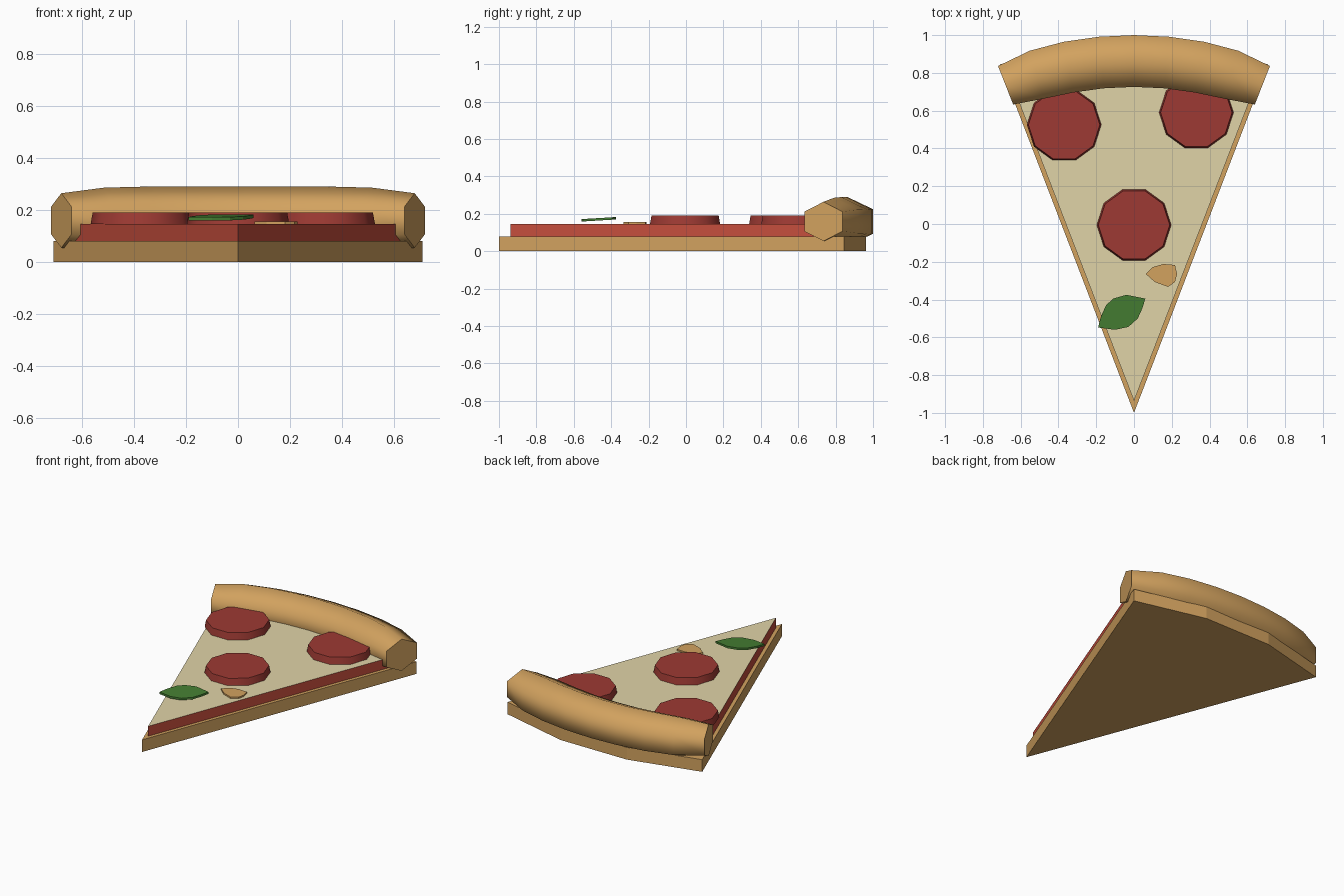
import bpy, bmesh, math
from mathutils import Vector

if "Cube" in bpy.data.objects:
    bpy.data.objects.remove(bpy.data.objects["Cube"])


def material(name, rgb):
    lin = [((c / 255 + 0.055) / 1.055) ** 2.4 for c in rgb]
    m = bpy.data.materials.new(name)
    m.diffuse_color = (*lin, 1)
    m.use_nodes = True
    m.node_tree.nodes["Principled BSDF"].inputs["Base Color"].default_value = m.diffuse_color
    return m


BAKED = material("baked dough", (210, 162, 95))
SAUCE = material("tomato sauce", (198, 78, 61))
CHEESE = material("cheese", (224, 212, 167))
MEAT = material("pepperoni red", (157, 58, 51))
GREEN = material("basil green", (69, 126, 50))


def finish(name, bm, *mats):
    bmesh.ops.recalc_face_normals(bm, faces=bm.faces)
    me = bpy.data.meshes.new(name)
    bm.to_mesh(me)
    bm.free()
    for m in mats:
        me.materials.append(m)
    ob = bpy.data.objects.new(name, me)
    bpy.context.collection.objects.link(ob)
    return ob


def loft(rings):
    """Skin a list of equal closed rings and cap both ends."""
    bm = bmesh.new()
    vs = [[bm.verts.new(p) for p in r] for r in rings]
    n = len(rings[0])
    for a, b in zip(vs, vs[1:]):
        for i in range(n):
            f = bm.faces.new((a[i], a[(i + 1) % n], b[(i + 1) % n], b[i]))
            f.smooth = True
    bm.faces.new(vs[0])
    bm.faces.new(vs[-1])
    return bm


def slab(outline, z0, z1, tilt=0.0):
    """Flat-shaded plate; tilt raises it towards the back."""
    mid = sum(y for x, y in outline) / len(outline)
    bm = loft([[(x, y, z + tilt * (y - mid)) for x, y in outline] for z in (z0, z1)])
    for f in bm.faces:
        f.smooth = False
    return bm


# Wedge outline: tip at the front, three-segment arc at the back
HALF = math.radians(21.05)
wedge = [(0, -1)]
for i in range(4):
    a = HALF * (1 - 2 * i / 3)
    wedge.append((1.977 * math.sin(a), 1.977 * math.cos(a) - 1))

# Dough base
finish("dough_base", slab(wedge, 0, 0.08), BAKED)

# Sauce layer with a cheese top
bm = slab([(x * 0.937, y * 0.937) for x, y in wedge], 0.08, 0.145)
bm.normal_update()
for f in bm.faces:
    f.material_index = int(f.calc_center_median().z > 0.14)
finish("sauce_and_cheese", bm, SAUCE, CHEESE)

# Crust: six-sided roll swept along the back arc, thinner at the ends
rings = []
for i in range(9):
    t = (i - 4) / 4
    a = math.radians(21.4) * t
    s = 1 - 0.2 * abs(t) ** 6
    out = Vector((math.sin(a), math.cos(a), 0))
    mid = out * 1.863 + Vector((0, -1, 0.159))
    ring = []
    for k in range(6):
        b = math.radians(60 * k + 30)
        ring.append(mid + out * (math.cos(b) * 0.137 / math.cos(math.pi / 6) * s)
                    + Vector((0, 0, math.sin(b) * 0.131 * s)))
    rings.append(ring)
finish("crust", loft(rings), BAKED)

# Pepperoni slices: ten-sided, slightly tapered
for n, (cx, cy) in enumerate([(-0.37, 0.525), (0.33, 0.59), (0, -0.005)], 1):
    rings = [[(cx + r * math.cos(k * math.pi / 5), cy + r * math.sin(k * math.pi / 5), z)
              for k in range(10)] for r, z in ((0.197, 0.145), (0.189, 0.19))]
    finish(f"pepperoni_{n}", loft(rings), MEAT)

# Basil leaf, tilted a little
leaf = [(-0.19, -0.548), (-0.175, -0.49), (-0.148, -0.43), (-0.11, -0.395), (-0.04, -0.375),
        (0.06, -0.395), (0.045, -0.445), (0.02, -0.5), (-0.03, -0.545), (-0.1, -0.56)]
finish("basil_leaf", slab(leaf, 0.164, 0.177, 0.06), GREEN)

# Small mushroom sliver
sliver = [(0.063, -0.265), (0.1, -0.228), (0.155, -0.212), (0.217, -0.217),
          (0.228, -0.265), (0.217, -0.307), (0.18, -0.333), (0.11, -0.307)]
finish("mushroom_sliver", slab(sliver, 0.145, 0.155), BAKED)
